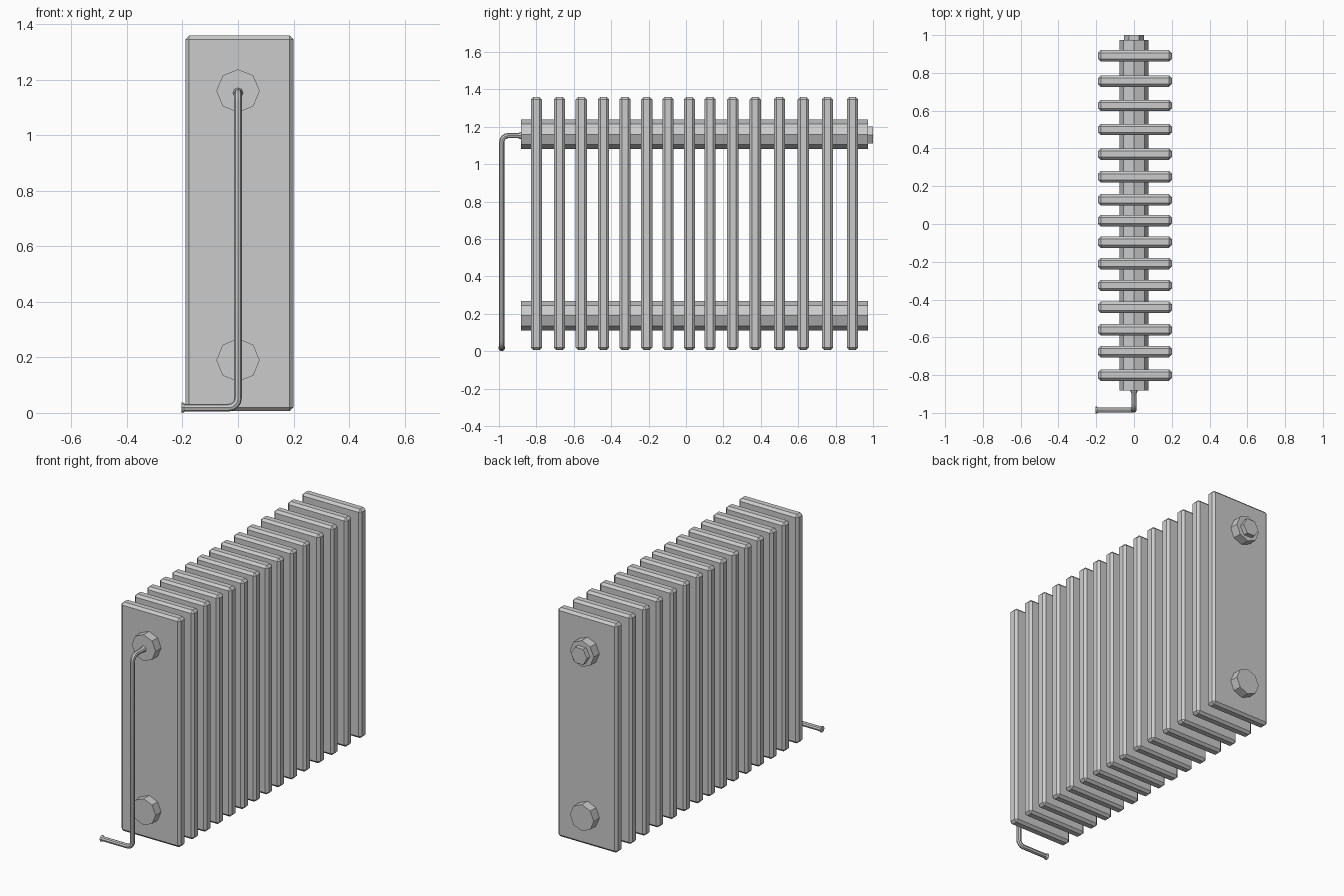
import bpy, bmesh
from math import sin, cos, pi
from mathutils import Vector

if "Cube" in bpy.data.objects:
    bpy.data.objects.remove(bpy.data.objects["Cube"])


def add_object(name, mesh, location=(0, 0, 0)):
    ob = bpy.data.objects.new(name, mesh)
    ob.location = location
    bpy.context.collection.objects.link(ob)
    return ob


def prism(name, sides, radius, z, y0, y1):
    """Flat-sided bar along y, with a corner pointing to +x."""
    bm = bmesh.new()
    ring = [bm.verts.new((radius * cos(2 * pi * i / sides), y0,
                          z + radius * sin(2 * pi * i / sides))) for i in range(sides)]
    face = bm.faces.new(ring)
    ext = bmesh.ops.extrude_face_region(bm, geom=[face], use_keep_orig=True)
    verts = [g for g in ext["geom"] if isinstance(g, bmesh.types.BMVert)]
    bmesh.ops.translate(bm, verts=verts, vec=(0, y1 - y0, 0))
    bmesh.ops.recalc_face_normals(bm, faces=bm.faces)
    mesh = bpy.data.meshes.new(name)
    bm.to_mesh(mesh)
    bm.free()
    return add_object(name, mesh)


# Chamfered fin plate, shared by all fins
FIN_Z0, FIN_Z1 = 0.006, 1.36
bm = bmesh.new()
bmesh.ops.create_cube(bm, size=1)
bmesh.ops.scale(bm, verts=bm.verts, vec=(0.39, 0.06, FIN_Z1 - FIN_Z0))
bmesh.ops.bevel(bm, geom=bm.edges[:], offset=0.014, segments=1,
                affect='EDGES', profile=0.5)
fin_mesh = bpy.data.meshes.new("fin")
bm.to_mesh(fin_mesh)
bm.free()

fin_y = [-0.80, -0.676, -0.56, -0.441, -0.326, -0.21, -0.096, 0.018,
         0.128, 0.25, 0.37, 0.50, 0.627, 0.756, 0.89]
for i, y in enumerate(fin_y):
    add_object(f"fin_{i + 1}", fin_mesh, (0.005, y, (FIN_Z0 + FIN_Z1) / 2))

# Octagonal header pipes and hexagonal end plug
TOP_Z, LOW_Z = 1.16, 0.19
prism("upper_header", 8, 0.078, TOP_Z, -0.882, 0.973)
prism("lower_header", 8, 0.078, LOW_Z, -0.882, 0.973)
prism("end_plug", 6, 0.053, TOP_Z - 0.003, 0.97, 1.0)

# Thin feed pipe: out of the upper header, down, then sideways
PY, PZ, BEND = -0.985, 0.019, 0.034
start, top = Vector((0, -0.875, 1.153)), Vector((0, PY, 1.153))
low, end = Vector((0, PY, PZ)), Vector((-0.203, PY, PZ))


def bend(a, corner, b, steps=4):
    """Quarter-round path points around a right-angled corner."""
    u, v = (a - corner).normalized(), (b - corner).normalized()
    return [corner + BEND * (u * (1 - sin(t)) + v * (1 - cos(t)))
            for t in (pi / 2 * k / steps for k in range(steps + 1))]


path = [(start, 1.35), (start + Vector((0, -0.012, 0)), 1.3),
        (start + Vector((0, -0.02, 0)), 1.0)]
path += [(p, 1.0) for p in bend(start, top, low) + bend(top, low, end)]
path += [(end + Vector((0.012, 0, 0)), 1.0), (end + Vector((0.006, 0, 0)), 1.3),
         (end, 1.35)]

curve = bpy.data.curves.new("feed_pipe", 'CURVE')
curve.dimensions = '3D'
curve.bevel_depth = 0.0138
curve.bevel_resolution = 2
curve.use_fill_caps = True
spline = curve.splines.new('POLY')
spline.points.add(len(path) - 1)
for pt, (co, rad) in zip(spline.points, path):
    pt.co = (*co, 1)
    pt.radius = rad
pipe = add_object("feed_pipe", curve)
bpy.context.view_layer.objects.active = pipe
pipe.select_set(True)
bpy.ops.object.convert(target='MESH')
bpy.ops.object.shade_smooth_by_angle(angle=pi / 6)
